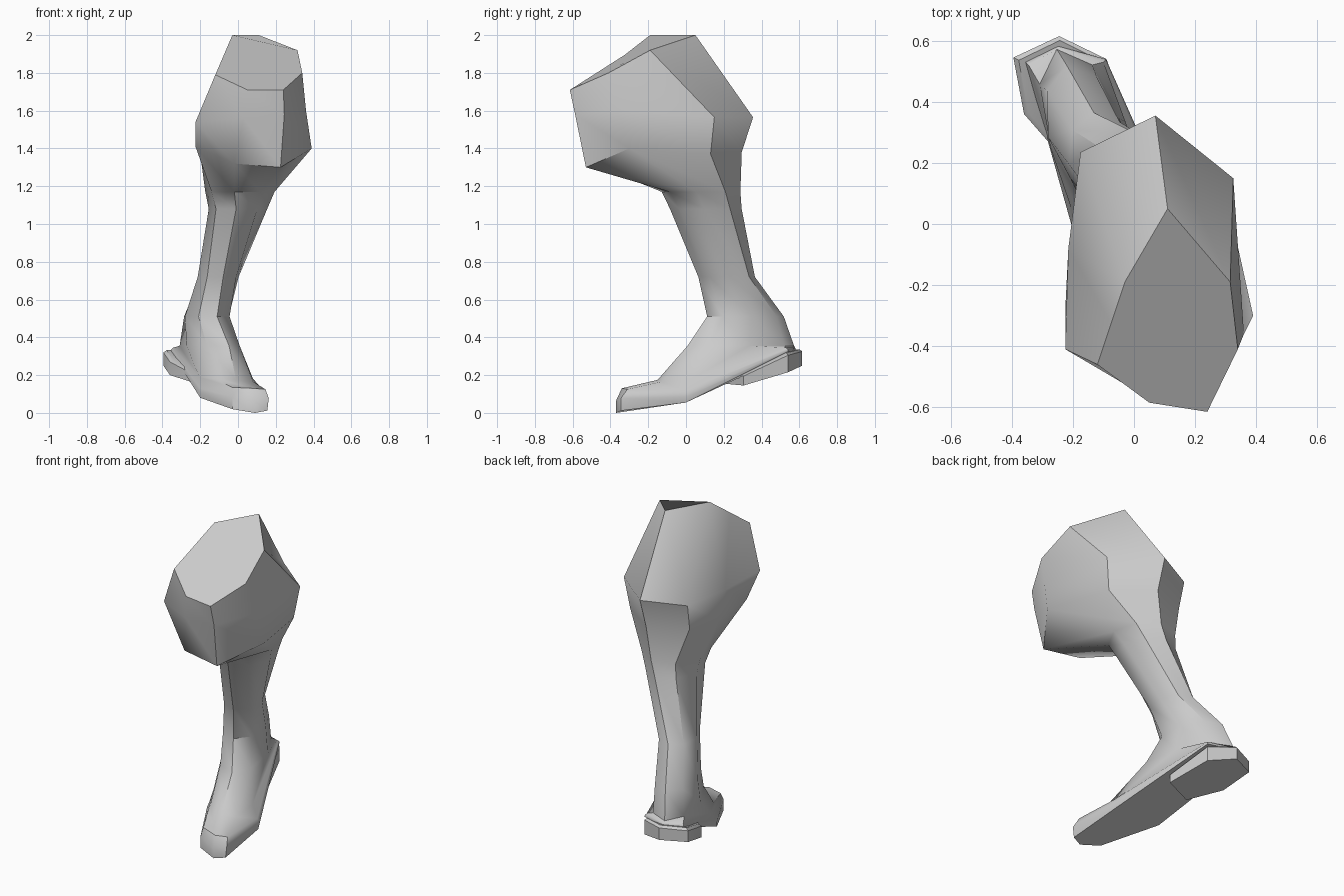
import bpy
import bmesh
import math

if "Cube" in bpy.data.objects:
    bpy.data.objects.remove(bpy.data.objects["Cube"], do_unlink=True)

grey = bpy.data.materials.new("plain grey")
grey.use_nodes = True
grey.diffuse_color = (0.6, 0.6, 0.6, 1)
grey.node_tree.nodes["Principled BSDF"].inputs["Base Color"].default_value = (0.6, 0.6, 0.6, 1)


def oval(cx, cy, z, rx, ry, turn):
    """Eight points, starting at the back and going round past -x."""
    a = math.radians(turn)
    pts = []
    for k in range(8):
        t = k * math.pi / 4
        u, v = -rx * math.sin(t), ry * math.cos(t)
        pts.append((cx + u * math.cos(a) - v * math.sin(a),
                    cy + u * math.sin(a) + v * math.cos(a), z))
    return pts


def loft(name, rings):
    """Skin a stack of equal rings and cap both ends."""
    bm = bmesh.new()
    loops = [[bm.verts.new(p) for p in ring] for ring in rings]
    n = len(loops[0])
    for top, low in zip(loops, loops[1:]):
        for i in range(n):
            j = (i + 1) % n
            bm.faces.new((top[i], low[i], low[j], top[j]))
    bm.faces.new(loops[0])
    bm.faces.new(loops[-1][::-1])
    bmesh.ops.recalc_face_normals(bm, faces=bm.faces[:])
    mesh = bpy.data.meshes.new(name)
    bm.to_mesh(mesh)
    bm.free()
    mesh.materials.append(grey)
    obj = bpy.data.objects.new(name, mesh)
    bpy.context.collection.objects.link(obj)
    bpy.ops.object.select_all(action='DESELECT')
    obj.select_set(True)
    bpy.context.view_layer.objects.active = obj
    bpy.ops.object.shade_smooth_by_angle(angle=math.radians(42))
    return obj


# Thigh: slanted flat cut, widest band, underside edge
thigh = [
    [(.11, .05, 2), (-.03, -.19, 2), (-.075, -.325, 1.895), (-.12, -.46, 1.79),
     (.05, -.585, 1.71), (.24, -.615, 1.71), (.34, -.41, 1.8), (.315, -.19, 1.92)],
    [(.07, .355, 1.565), (-.175, .235, 1.55), (-.215, -.08, 1.54), (-.225, -.41, 1.54),
     (.03, -.56, 1.56), (.245, -.587, 1.58), (.36, -.36, 1.6), (.325, .15, 1.565)],
    [(.07, .295, 1.38), (-.165, .2, 1.39), (-.2, -.04, 1.37), (-.225, -.28, 1.41),
     (-.02, -.5, 1.32), (.225, -.53, 1.3), (.39, -.3, 1.4), (.295, .13, 1.37)],
]

# Calf and ankle
calf = [
    oval(.01, .08, 1.17, .185, .21, -8),
    oval(0, .105, 1.08, .155, .19, -3),
    oval(-.105, .215, .72, .11, .152, 10),
    oval(-.165, .315, .51, .12, .21, 15),
    oval(-.15, .29, .355, .13, .3, 20),
]

# Boot: vamp, toe top, rounded welt and sole
vamp = [(-.247, .578, .345), (-.345, .52, .345), (-.205, .05, .19), (-.12, -.1, .18),
        (-.01, -.15, .175), (.08, -.13, .165), (.08, .03, .18), (-.1, .53, .345)]
toe_top = [(-.248, .58, .34), (-.35, .525, .34), (-.2, 0, .13), (-.03, -.3, .135),
           (.08, -.34, .13), (.145, -.31, .125), (.135, 0, .12), (-.095, .535, .34)]
sole = [(-.248, .582, .325), (-.355, .53, .325), (-.2, -.02, .08), (-.03, -.33, .02),
        (.09, -.37, 0), (.155, -.345, .012), (.14, 0, .055), (-.092, .54, .325)]
welt = [(x + (.008 if x > .1 else 0), y, z + (.065 if y < -.2 else .03 if y < .1 else .008))
        for x, y, z in sole]
loft("leg_with_boot", thigh + calf + [vamp, toe_top, welt, sole])

# Heel block under the back of the boot
heel_low = [(-.245, .615, .25), (-.395, .545, .25), (-.36, .36, .2),
            (-.22, .2, .155), (-.01, .305, .145), (-.09, .54, .215)]
heel_mid = [(x, y, z + h) for (x, y, z), h in zip(heel_low, (.075, .07, .07, .04, .05, .09))]
heel_top = [(-.22 + (x + .22) * .9, .42 + (y - .42) * .93, z + .012) for x, y, z in heel_mid]
loft("boot_heel", [heel_top, heel_mid, heel_low])
